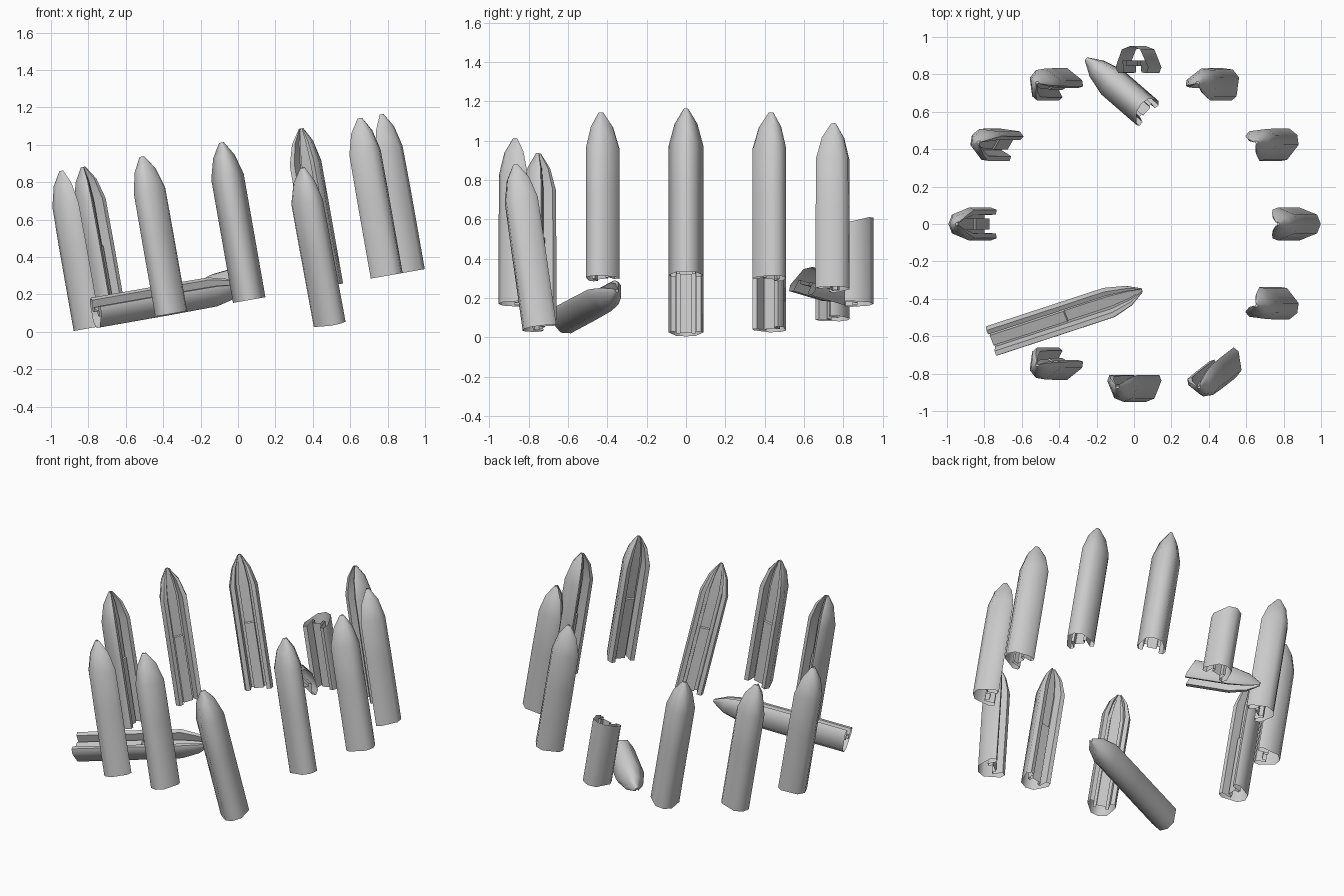
import bpy, bmesh, math
from mathutils import Matrix, Vector

if "Cube" in bpy.data.objects:
    bpy.data.objects.remove(bpy.data.objects["Cube"])

# Half cross-section (tangent, outward): rounded back, side fins, grooves, raised inner panel
HALF = [(0, .085), (.05, .065), (.088, -.03), (.076, -.062), (.05, -.057),
        (.048, .005), (.03, .005), (.03, -.022), (0, -.022)]
SECTION = HALF + [(-t, r) for t, r in reversed(HALF[1:-1])]
INNER = {7, 8, 9}

# Height, tangent scale, outward scale
LEVELS = [(0, 1, 1), (.42, 1, 1), (.425, 1, 1), (.67, 1, .97), (.78, .66, .66), (.855, .14, .14)]


def pillar(name, matrix, levels, cut_low=0.0, cut_high=0.0, cap=True):
    """Loft a grooved pillar with an open base; the cut values slant broken ends."""
    bm = bmesh.new()
    rings = []
    for i, (h, st, sr) in enumerate(levels):
        ring = []
        for k, (t, r) in enumerate(SECTION):
            if k in INNER and h >= .425:      # panel steps back above the joint
                r += .008
            z = h
            if i == 0:
                z += cut_low * r
            if i == len(levels) - 1:
                z += cut_high * r
            ring.append(bm.verts.new((t * st, r * sr, z)))
        rings.append(ring)
    n = len(SECTION)
    for a, b in zip(rings, rings[1:]):
        for k in range(n):
            bm.faces.new((a[k], a[(k + 1) % n], b[(k + 1) % n], b[k]))
    if cap:
        bm.faces.new(rings[-1])
    bmesh.ops.recalc_face_normals(bm, faces=bm.faces)
    mesh = bpy.data.meshes.new(name)
    bm.to_mesh(mesh)
    bm.free()
    mesh.shade_smooth()
    mesh.set_sharp_from_angle(angle=math.radians(50))
    obj = bpy.data.objects.new(name, mesh)
    obj.matrix_world = matrix
    bpy.context.collection.objects.link(obj)
    return obj


def frame(base, tip, outward):
    """Placement with z running base to tip and y towards the outward side."""
    base, tip, out = Vector(base), Vector(tip), Vector(outward)
    z = (tip - base).normalized()
    y = (out - z * out.dot(z)).normalized()
    x = y.cross(z)
    m = Matrix((x, y, z)).transposed().to_4x4()
    m.translation = base
    return m


# Ring of pillars on a sloping plane
SLOPE = Matrix.Translation((.06, 0, .17)) @ Matrix.Rotation(math.radians(-10), 4, 'Y')
RADIUS = .868


def ring_place(deg):
    return (SLOPE @ Matrix.Rotation(math.radians(deg - 90), 4, 'Z')
            @ Matrix.Translation((0, RADIUS, 0)))


for deg in (0, 30, 60, 120, 150, 180, 240, 270, 330):
    pillar(f"standing_pillar_{deg}", ring_place(deg), LEVELS)

# Leaning pillar
a = math.radians(-60)
pillar("leaning_pillar", frame((.50, -.75, .045), (.345, -.87, .885),
                               (math.cos(a), math.sin(a), 0)), LEVELS)

# Fallen pillar, grooves facing up
pillar("fallen_pillar", frame((-.76, -.615, .10), (.035, -.355, .24), (0, .35, -1)), LEVELS)

# Broken pillar: stump and its fallen top
pillar("broken_stump", ring_place(90), [(0, 1, 1), (.42, 1, 1)], cut_high=.3, cap=False)
top = frame((.06, .61, .28), (-.24, .87, .20), (.1, .1, 1)) @ Matrix.Translation((0, 0, -.43))
pillar("broken_top", top, LEVELS[2:], cut_low=.3, cap=True)
